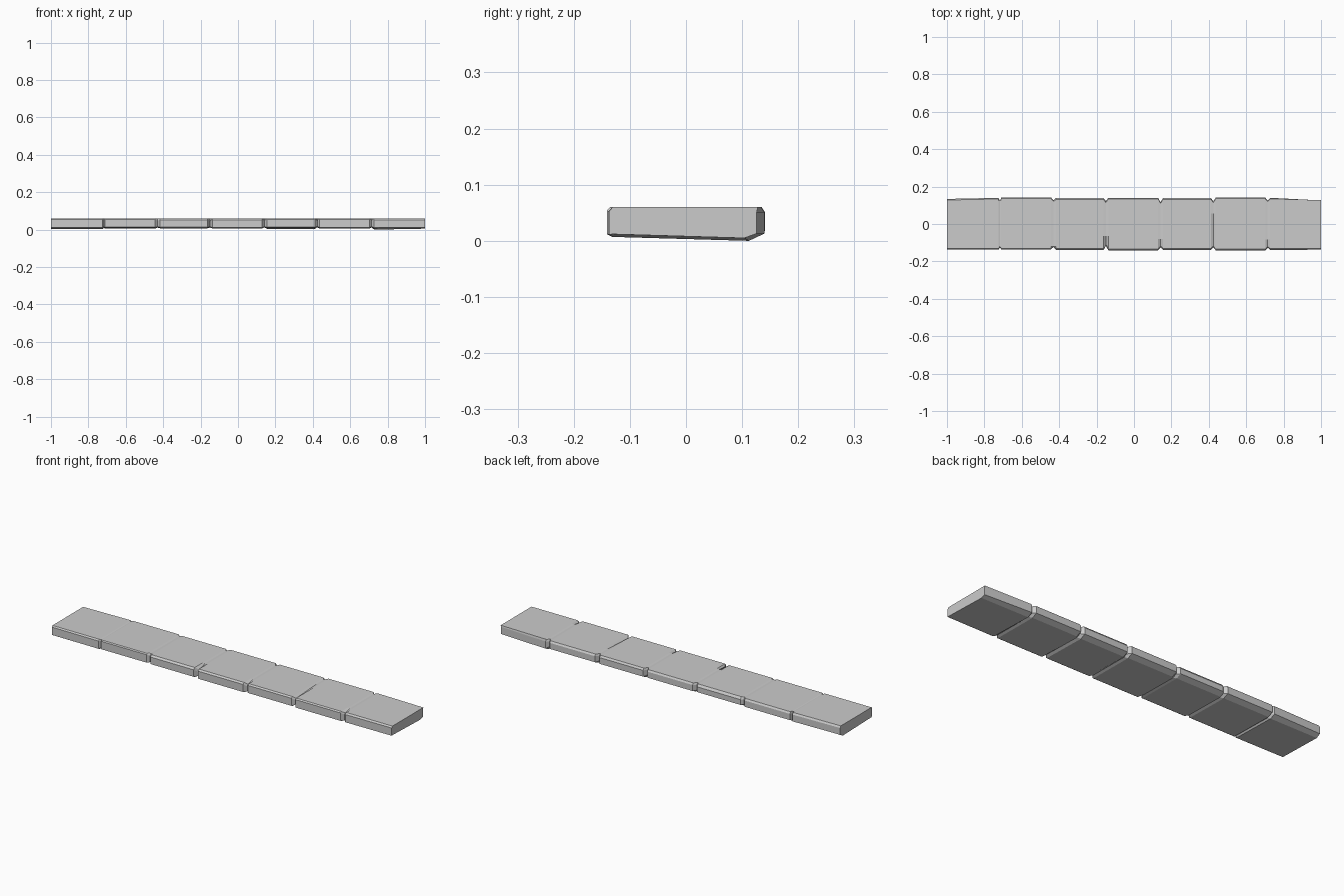
import bpy, bmesh

if "Cube" in bpy.data.objects:
    bpy.data.objects.remove(bpy.data.objects["Cube"])

# Per slab: front and back half widths, front and back top bevel, front/back underside height
slabs = [
    (0.137, 0.140, 0.007, 0.006, 0.009, 0.003),
    (0.135, 0.141, 0.005, 0.006, 0.010, 0.006),
    (0.139, 0.139, 0.009, 0.009, 0.011, 0.008),
    (0.141, 0.140, 0.008, 0.006, 0.009, 0.007),
    (0.138, 0.139, 0.007, 0.007, 0.010, 0.005),
    (0.141, 0.141, 0.006, 0.006, 0.009, 0.007),
    (0.139, 0.140, 0.008, 0.006, 0.008, 0.001),
]
# Per joint: x, front notch, back notch, crack reach on top (y), crack depth, underside groove
joints = [
    (-0.717, 0.010, 0.020, 0.125, 0.003, 0.008),
    (-0.430, 0.012, 0.014, -0.120, 0.006, 0.006),
    (-0.150, 0.022, 0.016, -0.065, 0.016, 0.004),
    (0.142, 0.016, 0.024, -0.080, 0.012, 0.006),
    (0.424, 0.014, 0.018, 0.055, 0.011, 0.008),
    (0.715, 0.014, 0.016, -0.082, 0.010, 0.006),
]
TOP = 0.060


def section(slab, reach=-0.05, left=True, end=False):
    f, b, cf, cb, zf, zb = slab
    k = 0.006 if end else 0
    return [(-f + k * .3, zf + 0.004), (-f + k * .3, TOP - cf), (-f + cf, TOP),
            (reach, TOP), (b - cb - k, TOP), (b - k, TOP - cb - 0.003),
            (b - k, zb + 0.013), (b - 0.028, zb), (-f + 0.008, zf)]


def notch(slab, joint):
    x, nf, nb, reach, depth, under = joint
    f, b, cf, cb, zf, zb = slab
    tail = depth if reach > 0.1 else 0.001
    return [(-f + nf, zf + under), (-f + nf, TOP - cf - depth),
            (-f + cf + nf, TOP - depth), (reach, TOP - 0.001),
            (b - cb - nb, TOP - tail), (b - nb, TOP - 0.012),
            (b - nb, zb + under + 0.010), (b - 0.04, zb + under), (-f + nf + 0.01, zf + under)]


# Sections run along the row, pinched at every joint
stations = [(-1.0, section(slabs[0], 0.12, end=True))]
for i, j in enumerate(joints):
    w = 0.007 if j[3] > 0.1 else 0.013
    stations.append((j[0] - w, section(slabs[i], j[3])))
    stations.append((j[0], notch(slabs[i], j)))
    stations.append((j[0] + w, section(slabs[i + 1], j[3])))
stations.append((1.0, section(slabs[-1], -0.08, end=True)))

bm = bmesh.new()
rings = [[bm.verts.new((x, y, z)) for y, z in pts] for x, pts in stations]
n = len(rings[0])
for a, b in zip(rings, rings[1:]):
    for k in range(n):
        bm.faces.new((a[k], a[(k + 1) % n], b[(k + 1) % n], b[k]))
bm.faces.new(rings[0])
bm.faces.new(rings[-1][::-1])

# Sharpen the back corners at the two ends into chipped facets
for v in rings[-1][5:8]:
    v.co.y -= 0.008
for v in rings[-1][7:9]:
    v.co.z += 0.005
# Rest on the ground
low = min(v.co.z for v in bm.verts)
for v in bm.verts:
    if v.co.z < 0.03:
        v.co.z -= low
bmesh.ops.recalc_face_normals(bm, faces=bm.faces)
mesh = bpy.data.meshes.new("stone_slab_row")
bm.to_mesh(mesh)
bm.free()
bpy.context.scene.collection.objects.link(bpy.data.objects.new("stone_slab_row", mesh))
